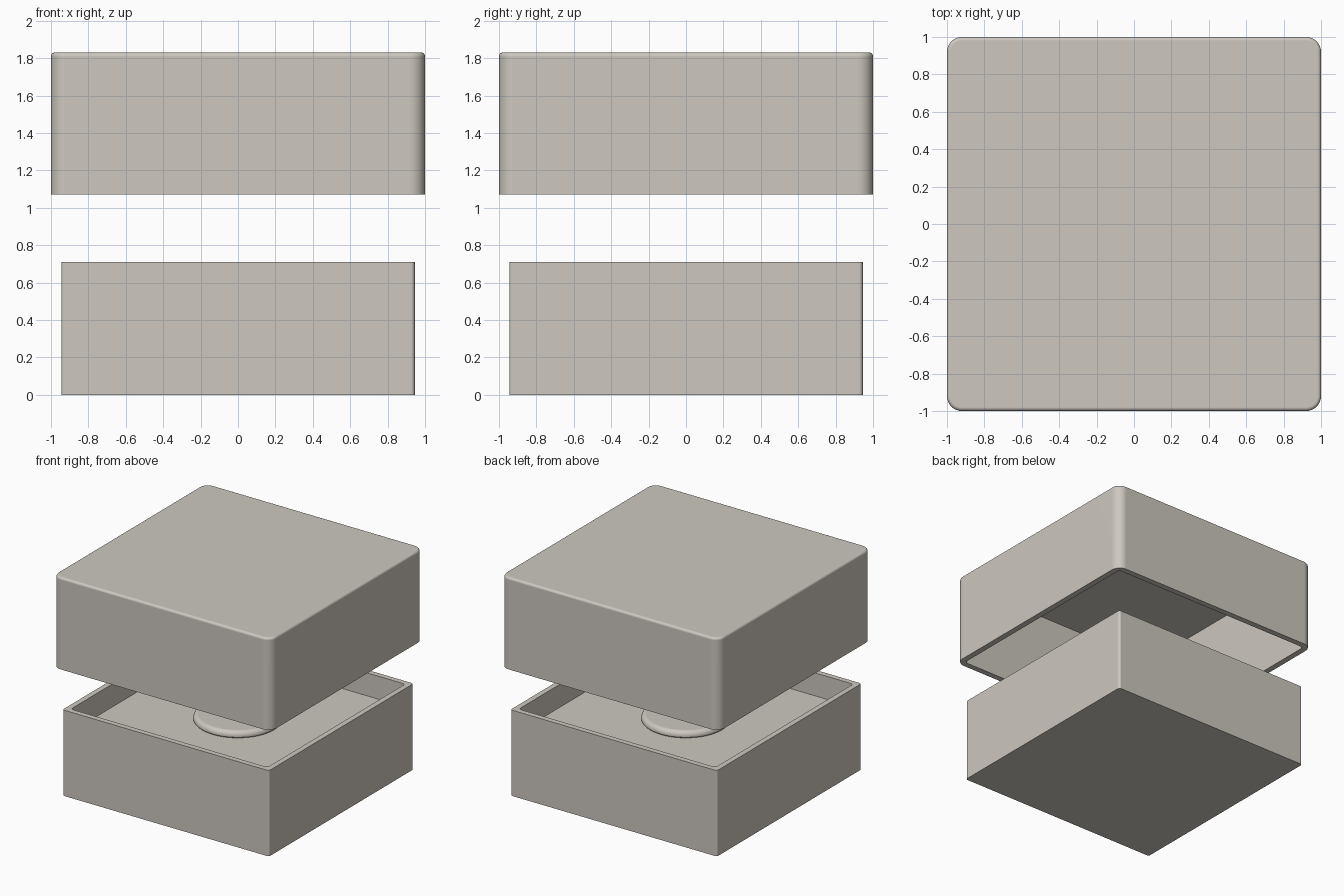
import bpy, bmesh, math

if "Cube" in bpy.data.objects:
    bpy.data.objects.remove(bpy.data.objects["Cube"])

mat = bpy.data.materials.new("warm_grey")
mat.diffuse_color = (0.61, 0.575, 0.525, 1)
mat.use_nodes = True
mat.node_tree.nodes["Principled BSDF"].inputs["Base Color"].default_value = mat.diffuse_color


def rounded_square(half, radius, z, steps=8):
    """Ring of points round a square with rounded corners."""
    pts = []
    c = half - radius
    for q, (sx, sy) in enumerate([(1, 1), (-1, 1), (-1, -1), (1, -1)]):
        for i in range(steps + 1):
            a = math.radians(90) * (q + i / steps)
            pts.append((sx * c + radius * math.cos(a), sy * c + radius * math.sin(a), z))
    return pts


def circle(radius, z, n=64):
    return [(radius * math.cos(2 * math.pi * i / n),
             radius * math.sin(2 * math.pi * i / n), z) for i in range(n)]


def fillet(size, steps=6):
    """Inset and rise of a quarter-round edge, from the side to the top."""
    return [(size * (1 - math.cos(math.pi / 2 * i / steps)),
             size * math.sin(math.pi / 2 * i / steps)) for i in range(steps + 1)]


def loft(name, rings):
    """Skin the rings in order and cap both ends."""
    bm = bmesh.new()
    loops = [[bm.verts.new(p) for p in ring] for ring in rings]
    for a, b in zip(loops, loops[1:]):
        n = len(a)
        for i in range(n):
            j = (i + 1) % n
            bm.faces.new((a[i], a[j], b[j], b[i]))
    bm.faces.new(loops[0][::-1])
    bm.faces.new(loops[-1])
    bmesh.ops.recalc_face_normals(bm, faces=bm.faces)
    mesh = bpy.data.meshes.new(name)
    bm.to_mesh(mesh)
    bm.free()
    mesh.materials.append(mat)
    obj = bpy.data.objects.new(name, mesh)
    bpy.context.collection.objects.link(obj)
    bpy.ops.object.select_all(action='DESELECT')
    obj.select_set(True)
    bpy.context.view_layer.objects.active = obj
    bpy.ops.object.shade_smooth_by_angle(angle=math.radians(30))
    wn = obj.modifiers.new("flat_panels", 'WEIGHTED_NORMAL')
    wn.keep_sharp = True
    return obj


# Box base: outer wall, rim, shallow tray with a raised floor
loft("box_base", [
    rounded_square(0.945, 0.02, 0.0),
    rounded_square(0.945, 0.02, 0.71),
    rounded_square(0.90, 0.025, 0.71),
    rounded_square(0.90, 0.025, 0.52),
])

# Lid: hollow from below, softly rounded corners and top edge
edge = 0.02
lid = [rounded_square(0.95, 0.025, 1.78), rounded_square(0.95, 0.025, 1.07),
       rounded_square(1.0, 0.08, 1.07)]
lid += [rounded_square(1.0 - d, 0.08 - d, 1.83 - edge + h) for d, h in fillet(edge)]
loft("box_lid", lid)

# Round pad resting on the tray floor
pad = [circle(0.325, 0.519), circle(0.335, 0.529)]
pad += [circle(0.335 - d, 0.537 + h) for d, h in fillet(0.038)]
loft("round_pad", pad)
